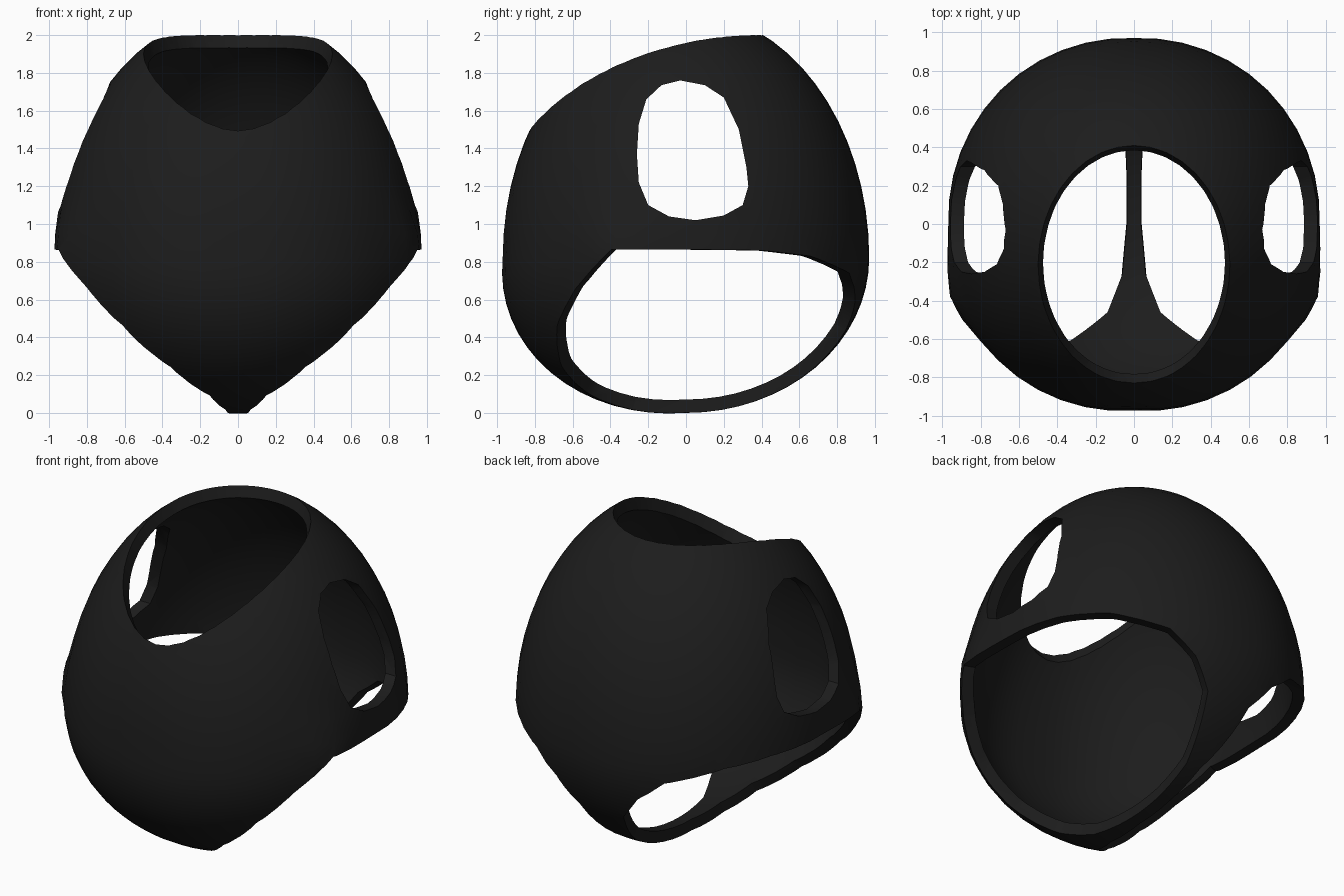
import bpy, bmesh, math
from mathutils import Vector

if "Cube" in bpy.data.objects:
    bpy.data.objects.remove(bpy.data.objects["Cube"])

MID = 0.82          # height of the widest ring
R, UP, DOWN = 0.97, 1.18 / 0.906, 0.82


def new_object(name, bm):
    bmesh.ops.recalc_face_normals(bm, faces=bm.faces)
    mesh = bpy.data.meshes.new(name)
    bm.to_mesh(mesh)
    bm.free()
    ob = bpy.data.objects.new(name, mesh)
    bpy.context.collection.objects.link(ob)
    return ob


def cone_cutter(name, outline, apex, reach=1.5):
    """Closed cone from apex through the outline and beyond it."""
    apex = Vector(apex)
    pts = [apex + (Vector(p) - apex) * reach for p in outline]
    bm = bmesh.new()
    tip = bm.verts.new(apex)
    cap = bm.verts.new(sum(pts, Vector()) / len(pts) + (sum(pts, Vector()) / len(pts) - apex) * 0.6)
    ring = [bm.verts.new(p) for p in pts]
    for a, b in zip(ring, ring[1:] + ring[:1]):
        bm.faces.new((tip, a, b))
        bm.faces.new((cap, b, a))
    ob = new_object(name, bm)
    ob.hide_render = True
    return ob


def prism_cutter(name, outline, x0, x1):
    """Closed prism along x from a (y, z) outline."""
    bm = bmesh.new()
    a = [bm.verts.new((x0, y, z)) for y, z in outline]
    b = [bm.verts.new((x1, y, z)) for y, z in outline]
    bm.faces.new(a)
    bm.faces.new(b[::-1])
    n = len(a)
    for i in range(n):
        j = (i + 1) % n
        bm.faces.new((a[i], b[i], b[j], a[j]))
    ob = new_object(name, bm)
    ob.hide_render = True
    return ob


# Egg-shaped body, a little fuller at the front
bm = bmesh.new()
bmesh.ops.create_uvsphere(bm, u_segments=48, v_segments=32, radius=1)
for v in bm.verts:
    n = v.co.copy()
    swell = 1 + (0.07 if n.y < 0 else 0.035) * abs(n.x * n.y) * (1 - abs(n.z))
    if n.y < 0 and n.z < 0:
        swell += 0.09 * n.y * n.z
    p = Vector((n.x * R, n.y * R, n.z * (UP if n.z > 0 else DOWN))) * swell
    p.z += MID
    # outward nudge at the front top corner of each leg opening
    d = (Vector((abs(p.x), p.y, p.z)) - Vector((0.92, -0.4, 0.87))).length
    p.x += math.copysign(0.05 * math.exp(-(d / 0.17) ** 2), n.x) if abs(n.x) > 0.01 else 0
    v.co = p
body = new_object("bodysuit_shell", bm)
solid = body.modifiers.new("thickness", 'SOLIDIFY')
solid.thickness = 0.07
solid.offset = -1

# Neck opening: an ellipse in plan, laid on the surface
neck = []
for i in range(36):
    t = 2 * math.pi * i / 36
    x, y = 0.5 * math.cos(t), -0.21 + 0.62 * math.sin(t)
    neck.append((x, y, MID + UP * math.sqrt(1 - (x * x + y * y) / R ** 2)))
cutters = [cone_cutter("neck_cutter", neck, (0, -0.15, 0.5), 1.6)]

# Arm and leg openings
ARM = [(-.03, 1.76), (.1, 1.735), (.2, 1.67), (.28, 1.5), (.32, 1.3), (.33, 1.2),
       (.3, 1.1), (.2, 1.045), (.05, 1.02), (-.09, 1.04), (-.2, 1.1), (-.25, 1.22),
       (-.26, 1.37), (-.25, 1.53), (-.21, 1.66), (-.13, 1.735)]
LEG = [(.96, -.4, .865), (.79, -.58, .66), (.62, -.69, .46), (.36, -.66, .24),
       (.15, -.5, .09), (.065, -.28, .03), (.04, 0, 0), (.04, .27, .03),
       (.05, .53, .14), (.15, .83, .45), (.28, .88, .61), (.45, .86, .74),
       (.72, .65, .83), (.88, .4, .86), (.97, 0, .865)]
for s, side in ((1, "right"), (-1, "left")):
    cutters.append(prism_cutter(side + "_arm_cutter", ARM, s * 0.3, s * 1.3))
    cutters.append(cone_cutter(side + "_leg_cutter", [(s * x, y, z) for x, y, z in LEG],
                               (0, 0, 0.85)))

for c in cutters:
    m = body.modifiers.new(c.name, 'BOOLEAN')
    m.operation = 'DIFFERENCE'
    m.solver = 'EXACT'
    m.object = c

# Bake the cuts and remove the cutters
deps = bpy.context.evaluated_depsgraph_get()
baked = bpy.data.meshes.new_from_object(body.evaluated_get(deps))
body.modifiers.clear()
body.data = baked
for c in cutters:
    bpy.data.objects.remove(c)

# Black cloth
mat = bpy.data.materials.new("black_cloth")
mat.diffuse_color = (0.012, 0.012, 0.012, 1)
mat.use_nodes = True
mat.node_tree.nodes["Principled BSDF"].inputs["Base Color"].default_value = mat.diffuse_color
body.data.materials.clear()
body.data.materials.append(mat)

bpy.ops.object.select_all(action='DESELECT')
body.select_set(True)
bpy.context.view_layer.objects.active = body
bpy.ops.object.shade_smooth_by_angle(angle=math.radians(35))
